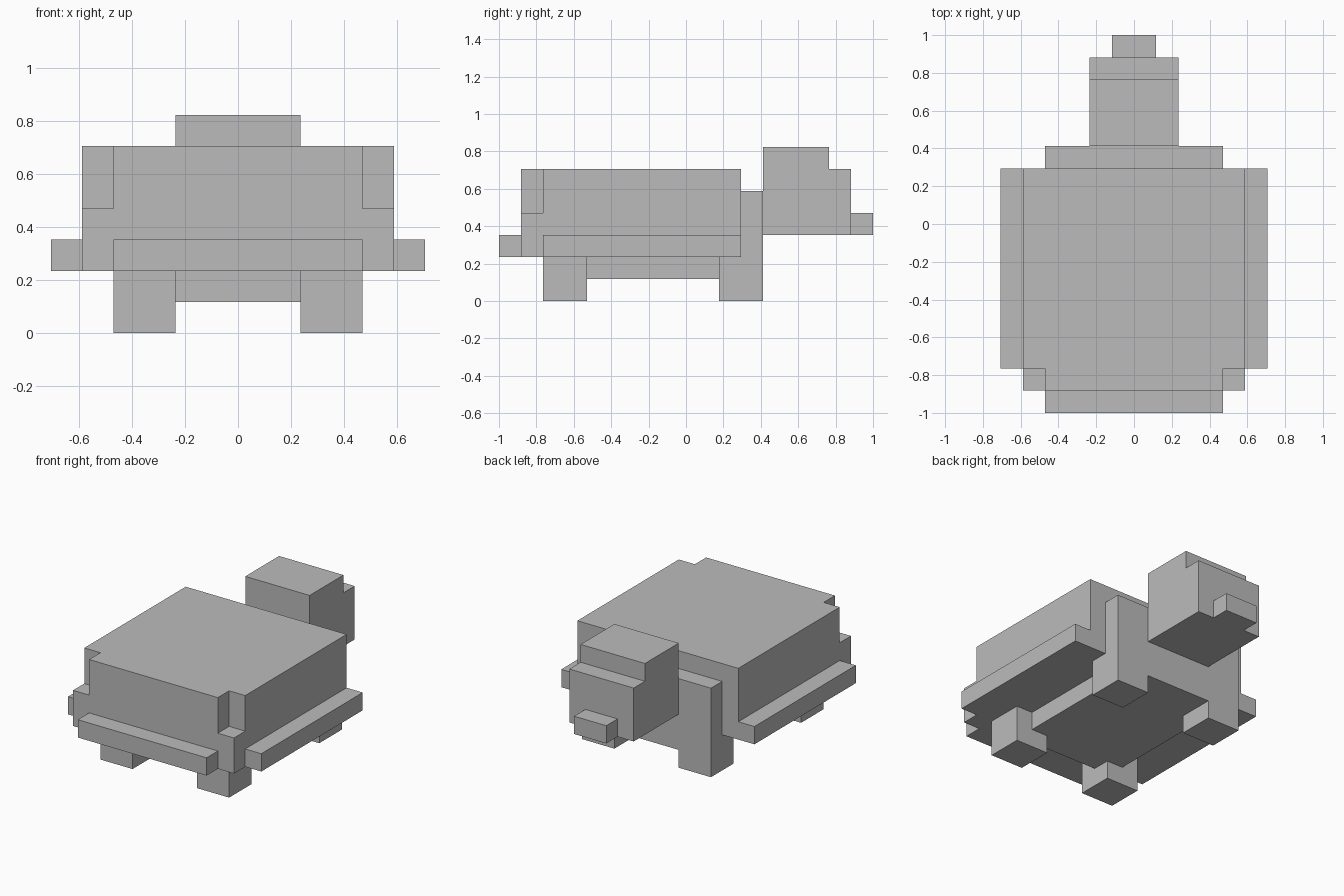
import bpy
import bmesh

U = 2 / 17  # one block

cube = bpy.data.objects.get("Cube")
if cube:
    bpy.data.objects.remove(cube, do_unlink=True)

grey = bpy.data.materials.new("plain_grey")
grey.use_nodes = True
grey.diffuse_color = (0.5, 0.5, 0.5, 1)
bsdf = next(n for n in grey.node_tree.nodes if n.type == 'BSDF_PRINCIPLED')
bsdf.inputs["Base Color"].default_value = grey.diffuse_color


def prism(name, outline, z0, z1):
    """Extrude a flat outline, measured in blocks, from z0 to z1."""
    bm = bmesh.new()
    base = bm.faces.new([bm.verts.new((x * U, y * U, z0 * U)) for x, y in outline])
    top = bmesh.ops.extrude_face_region(bm, geom=[base])["geom"]
    verts = [v for v in top if isinstance(v, bmesh.types.BMVert)]
    bmesh.ops.translate(bm, verts=verts, vec=(0, 0, (z1 - z0) * U))
    bmesh.ops.recalc_face_normals(bm, faces=bm.faces)
    mesh = bpy.data.meshes.new(name)
    bm.to_mesh(mesh)
    bm.free()
    mesh.materials.append(grey)
    obj = bpy.data.objects.new(name, mesh)
    bpy.context.collection.objects.link(obj)
    return obj


def box(name, x, y, z):
    return prism(name, [(x[0], y[0]), (x[1], y[0]), (x[1], y[1]), (x[0], y[1])], *z)


def centred(name, half, y, z):
    return box(name, (-half, half), y, z)


# Shell, with its upper corners stepped in at one end
centred("shell_base", 5, (-7.5, 2.5), (2, 4))
half_outline = [(4, -7.5), (4, -6.5), (5, -6.5), (5, 2.5)]
mirrored = [(-x, y) for x, y in reversed(half_outline)]
prism("shell_top", half_outline + mirrored, 4, 6)
centred("tail_rim", 4, (-8.5, -7.5), (2, 3))

# Underside and shoulders
centred("belly", 3, (-5.5, 2.5), (1, 2))
centred("shoulders", 4, (2.5, 3.5), (2, 5))
centred("chest", 2, (2.5, 3.5), (1, 2))

# Head
centred("head", 2, (3.5, 6.5), (3, 7))
centred("face", 2, (6.5, 7.5), (3, 6))
centred("snout", 1, (7.5, 8.5), (3, 4))

# Paired rims and legs
for side, s in (("left", 1), ("right", -1)):
    def span(a, b):
        return sorted((s * a, s * b))
    box(f"{side}_rim", span(5, 6), (-6.5, 2.5), (2, 3))
    box(f"{side}_leg_head_end", span(2, 4), (1.5, 3.5), (0, 2))
    box(f"{side}_leg_tail_end", span(2, 4), (-6.5, -4.5), (0, 2))
